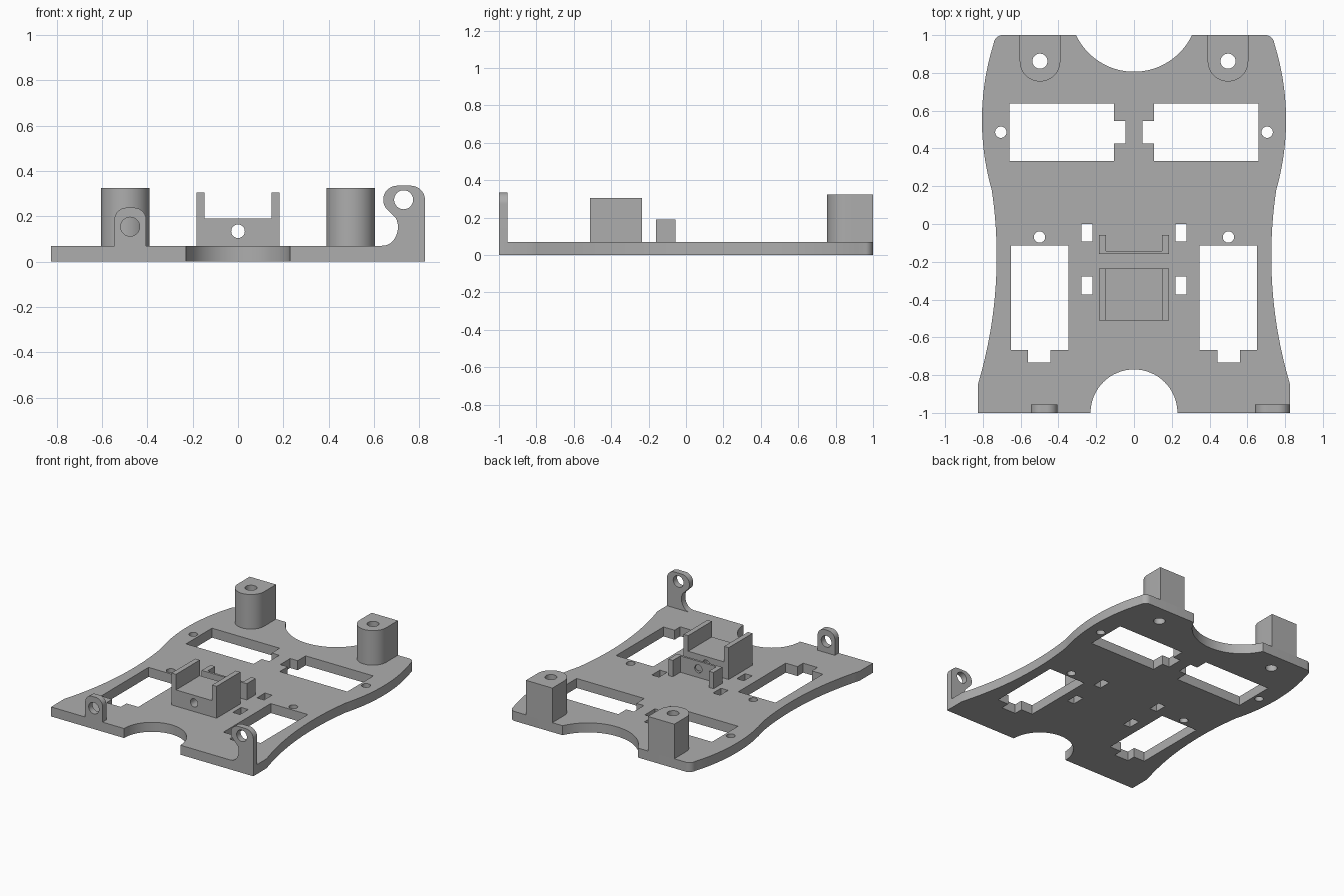
import bpy
import bmesh
from math import cos, sin, pi, atan2, radians
from mathutils import Vector

cube = bpy.data.objects.get("Cube")
if cube:
    bpy.data.objects.remove(cube, do_unlink=True)

grey = bpy.data.materials.new("plain_grey")
grey.use_nodes = True
colour = (0.42, 0.42, 0.42, 1)
grey.diffuse_color = colour
grey.node_tree.nodes["Principled BSDF"].inputs["Base Color"].default_value = colour

PLATE_TOP = 0.07


def arc(cx, cy, r, start, end, n=16):
    """Points along a circular arc, angles in degrees."""
    return [(cx + r * cos(radians(start + (end - start) * i / n)),
             cy + r * sin(radians(start + (end - start) * i / n))) for i in range(n + 1)]


def circle(cx, cy, r):
    return arc(cx, cy, r, 0, 360, 32)[:-1]


def rect(x0, x1, y0, y1):
    return [(x0, y0), (x1, y0), (x1, y1), (x0, y1)]


def flip(points):
    return [(-x, y) for x, y in reversed(points)]


def arc_through(a, b, c, n=20):
    """Points on the circle from a to c by way of b."""
    a, b, c = Vector(a), Vector(b), Vector(c)
    u, v = b - a, c - a
    d = 2 * (u.x * v.y - u.y * v.x)
    centre = a + Vector((v.y * u.length_squared - u.y * v.length_squared,
                         u.x * v.length_squared - v.x * u.length_squared)) / d
    start = atan2(*(a - centre).yx)
    sweep = (atan2(*(c - centre).yx) - start + pi) % (2 * pi) - pi
    r = (a - centre).length
    return [(centre.x + r * cos(start + sweep * i / n),
             centre.y + r * sin(start + sweep * i / n)) for i in range(n + 1)]


def extrude(name, loops, low, high, upright=False):
    """Solid from an outline and its holes, along z, or along y if upright."""
    curve = bpy.data.curves.new(name, "CURVE")
    curve.dimensions = "2D"
    curve.fill_mode = "BOTH"
    curve.extrude = (high - low) / 2
    for loop in loops:
        spline = curve.splines.new("POLY")
        spline.points.add(len(loop) - 1)
        for point, (x, y) in zip(spline.points, loop):
            point.co = (x, y, 0, 1)
        spline.use_cyclic_u = True
    obj = bpy.data.objects.new(name, curve)
    bpy.context.collection.objects.link(obj)
    middle = (low + high) / 2
    obj.location = (0, middle, 0) if upright else (0, 0, middle)
    obj.rotation_euler.x = pi / 2 if upright else 0
    bpy.ops.object.select_all(action="DESELECT")
    obj.select_set(True)
    bpy.context.view_layer.objects.active = obj
    bpy.ops.object.convert(target="MESH")
    obj = bpy.context.view_layer.objects.active
    bm = bmesh.new()
    bm.from_mesh(obj.data)
    bmesh.ops.remove_doubles(bm, verts=bm.verts, dist=0.0002)
    bmesh.ops.recalc_face_normals(bm, faces=bm.faces)
    bm.to_mesh(obj.data)
    bm.free()
    obj.data.materials.clear()
    obj.data.materials.append(grey)
    bpy.ops.object.shade_smooth_by_angle(angle=radians(30))
    return obj


# Base plate: waisted outline with a round bite at each end
side = arc_through((0.695, 1), (0.73, 0.985), (0.743, 0.955), 8)
side += arc_through((0.743, 0.955), (0.805, 0.56), (0.753, 0.18))[1:]
side += arc_through((0.753, 0.18), (0.727, -0.2), (0.825, -0.845))[1:]
side += [(0.825, -1)]
outline = arc_through((-0.307, 1), (0, 0.806), (0.307, 1), 32) + side
outline += arc(0, -1, 0.23, 0, 180, 32) + flip(side)

# Openings of one half: servo windows, slots and screw holes
rear_window = [(0.106, 0.334), (0.658, 0.334), (0.658, 0.637), (0.106, 0.637),
               (0.106, 0.544), (0.045, 0.544), (0.045, 0.427), (0.106, 0.427)]
front_window = [(0.347, -0.114), (0.347, -0.666), (0.443, -0.666), (0.443, -0.732),
                (0.56, -0.732), (0.56, -0.666), (0.65, -0.666), (0.65, -0.114)]
openings = [rear_window, front_window,
            rect(0.22, 0.278, -0.093, 0), rect(0.22, 0.278, -0.374, -0.278),
            circle(0.705, 0.486, 0.03), circle(0.5, -0.069, 0.03),
            circle(0.498, 0.862, 0.04)]
extrude("base_plate", [outline] + openings + [flip(o) for o in openings], 0, PLATE_TOP)

# Rear posts: round in front, flat behind, bored through
post = [(0.605, 1), (0.39, 1)] + arc(0.4975, 0.862, 0.1075, 180, 360, 24)
bore = circle(0.498, 0.862, 0.04)
extrude("left_rear_post", [post, bore], PLATE_TOP, 0.325)
extrude("right_rear_post", [flip(post), flip(bore)], PLATE_TOP, 0.325)

# Small rounded ear at the right front
ear = [(-0.546, PLATE_TOP), (-0.405, PLATE_TOP)]
ear += arc(-0.46, 0.183, 0.055, 0, 90) + arc(-0.491, 0.183, 0.055, 90, 180)
extrude("right_front_ear", [ear, circle(-0.476, 0.154, 0.042)], -1, -0.955, True)

# Tall hooked ear at the left front
hook = [(0.825, PLATE_TOP)] + arc(0.763, 0.273, 0.062, 0, 90)
hook += arc(0.703, 0.273, 0.062, 90, 215)
hook += arc_through((0.697, 0.192), (0.706, 0.15), (0.69, 0.1), 10)
hook += arc_through((0.69, 0.1), (0.668, 0.078), (0.635, PLATE_TOP), 8)[1:]
extrude("left_front_ear", [hook, circle(0.731, 0.273, 0.042)], -1, -0.955, True)

# Central cradle with two raised walls
cradle = [(0.184, PLATE_TOP), (0.184, 0.305), (0.147, 0.305), (0.147, 0.19)]
cradle += flip(cradle)
cable_hole = circle(0, 0.134, 0.03)
extrude("cradle", [cradle, cable_hole], -0.512, -0.235, True)

# Low bracket behind the cradle: bored wall and two arms
wall = rect(-0.184, 0.184, PLATE_TOP, 0.19)
extrude("bracket_wall", [wall, cable_hole], -0.16, -0.144, True)
arm = rect(0.147, 0.184, -0.144, -0.057)
extrude("left_bracket_arm", [arm], PLATE_TOP, 0.19)
extrude("right_bracket_arm", [flip(arm)], PLATE_TOP, 0.19)
